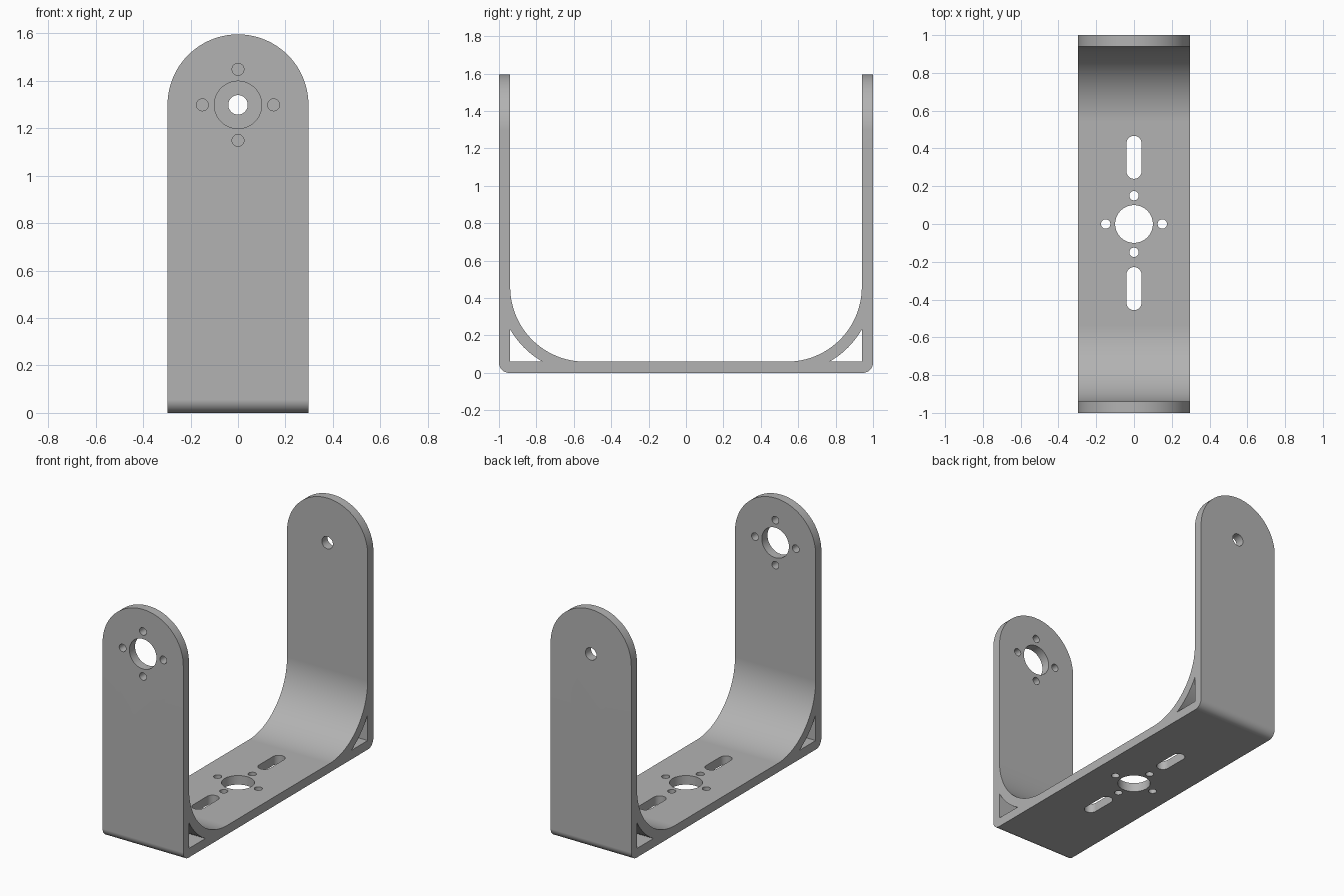
import bpy, bmesh, math
from mathutils import Matrix, Vector

cube = bpy.data.objects.get("Cube")
if cube:
    bpy.data.objects.remove(cube, do_unlink=True)

T = 0.06              # sheet thickness
HALF_W = 0.297        # half width of the strip
TOP = 1.595
PIVOT_Z = TOP - HALF_W
BEND = 0.40           # inner bend radius
BEND_Y = 1 - T - BEND
BEND_Z = T + BEND

metal = bpy.data.materials.new("grey metal")
metal.use_nodes = True
grey = (0.45, 0.45, 0.45, 1)
metal.diffuse_color = grey
metal.node_tree.nodes["Principled BSDF"].inputs["Base Color"].default_value = grey


def arc(cx, cy, r, start, end, n=24):
    angles = [math.radians(start + (end - start) * i / n) for i in range(n + 1)]
    return [(cx + r * math.cos(a), cy + r * math.sin(a)) for a in angles]


def prism(name, outline, axis, low, high):
    """Extrude a 2D outline along x (outline y,z), y (x,z) or z (x,y)."""
    place = {"x": lambda a, b: (low, a, b),
             "y": lambda a, b: (a, low, b),
             "z": lambda a, b: (a, b, low)}[axis]
    step = Vector([(high - low) * (axis == k) for k in "xyz"])
    bm = bmesh.new()
    face = bm.faces.new([bm.verts.new(place(a, b)) for a, b in outline])
    new = bmesh.ops.extrude_face_region(bm, geom=[face])["geom"]
    bmesh.ops.translate(bm, vec=step, verts=[v for v in new if isinstance(v, bmesh.types.BMVert)])
    bmesh.ops.recalc_face_normals(bm, faces=bm.faces)
    mesh = bpy.data.meshes.new(name)
    bm.to_mesh(mesh)
    bm.free()
    mesh.materials.append(metal)
    ob = bpy.data.objects.new(name, mesh)
    bpy.context.collection.objects.link(ob)
    return ob


def circle(cx, cy, r):
    return arc(cx, cy, r, 0, 360, 40)[:-1]


def slot(cy, half_length, r):
    reach = half_length - r
    return arc(0, cy + reach, r, 0, 180, 16) + arc(0, cy - reach, r, 180, 360, 16)


def mirrored(half):
    return half + [(-a, b) for a, b in reversed(half)]


# U-shaped strip seen from the side
outer = arc(1 - 0.055, 0.055, 0.055, -90, 0, 12) + [(1, TOP), (1 - T, TOP)]
inner = arc(BEND_Y, BEND_Z, BEND, 0, -90, 32)
bracket = prism("bracket", mirrored(outer + inner), "x", -HALF_W, HALF_W)


def boolean(cutter, operation="DIFFERENCE"):
    mod = bracket.modifiers.new(cutter.name, "BOOLEAN")
    mod.operation = operation
    mod.solver = "EXACT"
    mod.object = cutter
    bpy.context.view_layer.objects.active = bracket
    bpy.ops.object.modifier_apply(modifier=mod.name)
    bpy.data.objects.remove(cutter, do_unlink=True)


# Rounded arm ends
silhouette = [(-HALF_W, -0.1), (HALF_W, -0.1)] + arc(0, PIVOT_Z, HALF_W, 0, 180, 64)
boolean(prism("arm_outline", silhouette, "y", -1.1, 1.1), "INTERSECT")

# Hollow corner gussets under the bends
web = BEND + T
spread = math.degrees(math.acos(BEND / web))
for side in (-1, 1):
    gusset = [(1 - T, T)] + arc(BEND_Y, BEND_Z, web, -90 + spread, -spread, 16)
    gusset = [(side * y, z) for y, z in gusset]
    boolean(prism("gusset_opening", gusset, "x", -0.5, 0.5))

# Hub hole ringed by four screw holes, on the front arm and the base
ring = [(0.15, 0), (-0.15, 0), (0, 0.15), (0, -0.15)]
for axis, centre, low, high in (("y", PIVOT_Z, -1.1, -0.8), ("z", 0, -0.1, 0.2)):
    boolean(prism("hub_hole", circle(0, centre, 0.1), axis, low, high))
    for dx, dy in ring:
        boolean(prism("screw_hole", circle(dx, centre + dy, 0.025), axis, low, high))

# Pivot hole in the back arm
boolean(prism("pivot_hole", circle(0, PIVOT_Z, 0.041), "y", 0.8, 1.1))

# Adjustment slots in the base
for cy in (-0.342, 0.353):
    boolean(prism("slot_opening", slot(cy, 0.114, 0.04), "z", -0.1, 0.2))

# Smooth bends with crisp edges and flat plates
bpy.ops.object.select_all(action="DESELECT")
bracket.select_set(True)
bpy.context.view_layer.objects.active = bracket
bpy.ops.object.shade_smooth_by_angle(angle=math.radians(30))
weighted = bracket.modifiers.new("flat_plates", "WEIGHTED_NORMAL")
weighted.keep_sharp = True
